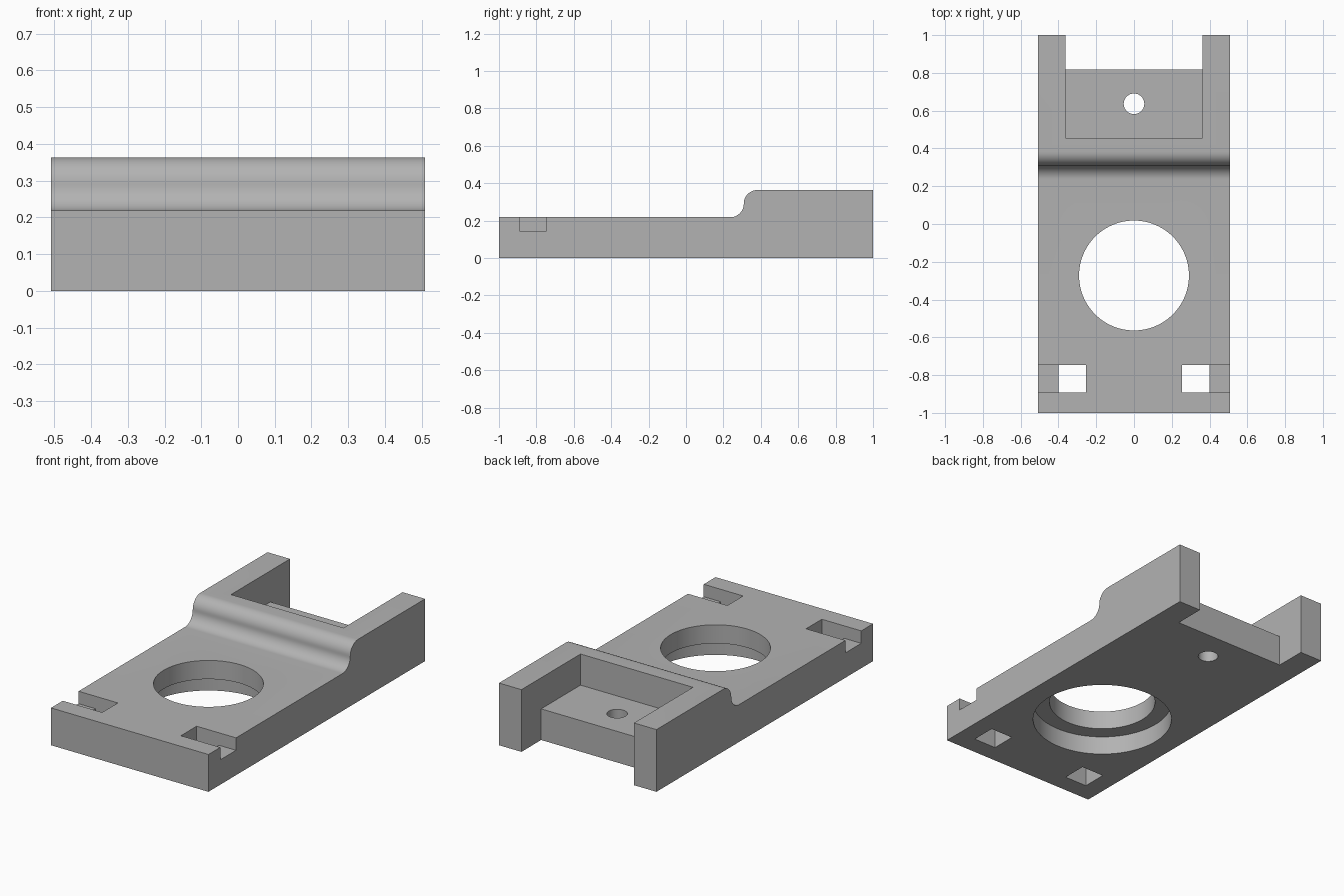
import bpy, bmesh, math

if "Cube" in bpy.data.objects:
    bpy.data.objects.remove(bpy.data.objects["Cube"])

U = 2 / 55            # one design unit: the plate is 55 long, 28 wide, 10 high
W, L = 14 * U, 27.5 * U
LOW, HIGH = 6 * U, 10 * U
R, STEP_Y = 2 * U, 8.5 * U

grey = bpy.data.materials.new("light grey")
grey.diffuse_color = (0.45, 0.45, 0.45, 1)
grey.use_nodes = True
grey.node_tree.nodes["Principled BSDF"].inputs["Base Color"].default_value = grey.diffuse_color


def arc(cy, cz, start, end, n=12):
    return [(cy + R * math.cos(math.radians(start + (end - start) * i / n)),
             cz + R * math.sin(math.radians(start + (end - start) * i / n)))
            for i in range(n + 1)]


def box(x0, x1, y0, y1, z0, z1):
    bpy.ops.mesh.primitive_cube_add(
        size=1, location=((x0 + x1) / 2, (y0 + y1) / 2, (z0 + z1) / 2))
    ob = bpy.context.object
    ob.scale = (x1 - x0, y1 - y0, z1 - z0)
    return ob


def cylinder(y, r, z0, z1, n):
    bpy.ops.mesh.primitive_cylinder_add(
        vertices=n, radius=r, depth=z1 - z0, location=(0, y, (z0 + z1) / 2))
    return bpy.context.object


# Stepped plate: side profile with an S-shaped step, extruded across x
profile = ([(-L, 0), (-L, LOW)]
           + arc(STEP_Y - R, LOW + R, -90, 0)
           + arc(STEP_Y + R, HIGH - R, 180, 90)[1:]
           + [(L, HIGH), (L, 0)])
bm = bmesh.new()
face = bm.faces.new([bm.verts.new((-W, y, z)) for y, z in profile])
ext = bmesh.ops.extrude_face_region(bm, geom=[face])
bmesh.ops.translate(bm, vec=(2 * W, 0, 0),
                    verts=[v for v in ext["geom"] if isinstance(v, bmesh.types.BMVert)])
bmesh.ops.recalc_face_normals(bm, faces=bm.faces)
mesh = bpy.data.meshes.new("stepped_plate")
bm.to_mesh(mesh)
bm.free()
plate = bpy.data.objects.new("stepped_plate", mesh)
bpy.context.collection.objects.link(plate)
mesh.materials.append(grey)

cutters = [
    # Rear pocket, and the open gap between the two arms
    box(-10 * U, 10 * U, 12.5 * U, 30 * U, 5 * U, 12 * U),
    box(-10 * U, 10 * U, 22.5 * U, 30 * U, -1 * U, 12 * U),
    # Small hole, large hole and its counterbore from below
    cylinder(17.5 * U, 1.5 * U, -1 * U, 7 * U, 48),
    cylinder(-7.5 * U, 8 * U, -1 * U, 8 * U, 96),
    cylinder(-7.5 * U, 10.5 * U, -1 * U, 3 * U, 96),
]
# Square through holes and shallow strap slots out to each side
for s in (-1, 1):
    for a, b, z in ((7, 11, -1), (10, 16, 4)):
        x0, x1 = sorted((s * a * U, s * b * U))
        cutters.append(box(x0, x1, -24.5 * U, -20.5 * U, z * U, 8 * U))

bpy.ops.object.select_all(action='DESELECT')
plate.select_set(True)
bpy.context.view_layer.objects.active = plate
for c in cutters:
    mod = plate.modifiers.new("cut", 'BOOLEAN')
    mod.operation, mod.solver, mod.object = 'DIFFERENCE', 'EXACT', c
    bpy.ops.object.modifier_apply(modifier=mod.name)
for c in cutters:
    bpy.data.objects.remove(c, do_unlink=True)

bpy.ops.object.shade_smooth_by_angle(angle=math.radians(30))
